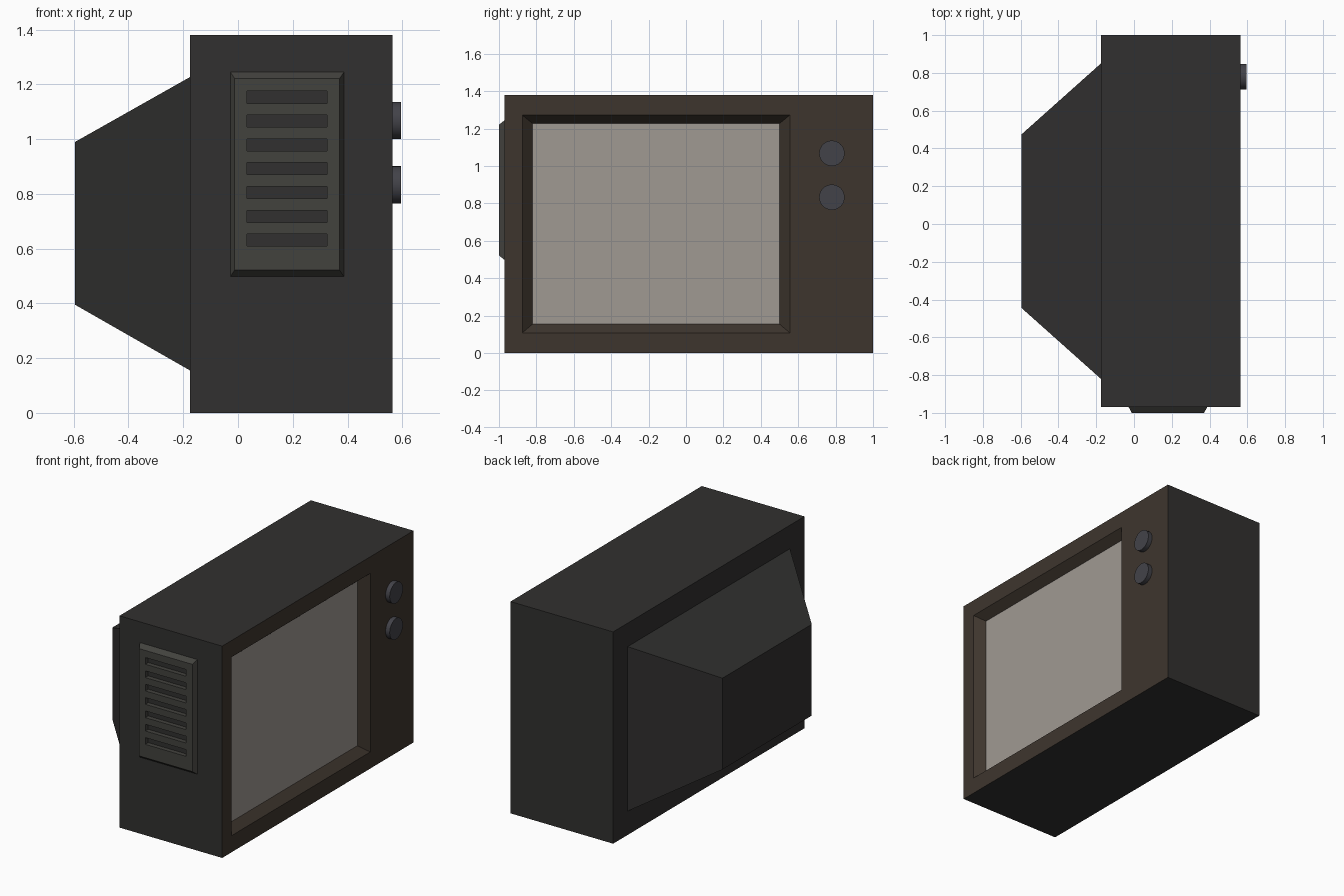
import bpy, bmesh, math

if "Cube" in bpy.data.objects:
    bpy.data.objects.remove(bpy.data.objects["Cube"])


def material(name, rgb):
    m = bpy.data.materials.new(name)
    m.diffuse_color = (*rgb, 1)
    m.use_nodes = True
    m.node_tree.nodes["Principled BSDF"].inputs["Base Color"].default_value = m.diffuse_color
    return m


CASE = material("dark_case", (0.031, 0.030, 0.029))
FRONT = material("brown_front", (0.048, 0.036, 0.027))
GLASS = material("screen_glass", (0.35, 0.32, 0.29))
VENT = material("vent_grey", (0.055, 0.054, 0.048))
KNOB = material("knob_grey", (0.055, 0.055, 0.066))


def loft(name, axis, rings, mats, slots=None, caps=(True, True)):
    """Join rectangles (depth, a0, a1, z0, z1) stacked along axis x or y."""
    bm = bmesh.new()
    loops = []
    for d, a0, a1, z0, z1 in rings:
        corners = [(a0, z0), (a1, z0), (a1, z1), (a0, z1)]
        loops.append([bm.verts.new((d, a, z) if axis == "x" else (a, d, z))
                      for a, z in corners])
    for i, (p, q) in enumerate(zip(loops, loops[1:])):
        for k in range(4):
            f = bm.faces.new((p[k], p[k - 1], q[k - 1], q[k]))
            f.material_index = slots[i] if slots else 0
    if caps[0]:
        bm.faces.new(loops[0])
    if caps[1]:
        bm.faces.new(loops[-1])
    bmesh.ops.recalc_face_normals(bm, faces=bm.faces)
    me = bpy.data.meshes.new(name)
    bm.to_mesh(me)
    bm.free()
    ob = bpy.data.objects.new(name, me)
    for m in mats:
        me.materials.append(m)
    bpy.context.collection.objects.link(ob)
    return ob


# Cabinet: tapered tube housing, box, brown front and sunken screen surround
loft("cabinet", "x", [
    (-0.595, -0.445, 0.475, 0.395, 0.99),
    (-0.175, -0.82, 0.85, 0.155, 1.227),
    (-0.175, -0.97, 1.0, 0.0, 1.38),
    (0.565, -0.97, 1.0, 0.0, 1.38),
    (0.565, -0.875, 0.555, 0.108, 1.272),
    (0.51, -0.82, 0.5, 0.155, 1.227),
], [CASE, FRONT], [0, 0, 0, 1, 1], (True, False))

# Screen
bpy.ops.mesh.primitive_plane_add(size=1, location=(0.51, -0.16, 0.691),
                                 rotation=(0, math.pi / 2, 0))
screen = bpy.context.object
screen.name = "screen"
screen.scale = (1.072, 1.32, 1)
screen.data.materials.append(GLASS)

# Side vent: bevelled panel with seven slots cut through to the case
vent = loft("side_vent", "y", [
    (-0.97, -0.028, 0.387, 0.498, 1.245),
    (-1.0, -0.012, 0.371, 0.522, 1.221),
], [VENT])
for i in range(7):
    z = 1.153 - i * 0.087
    cutter = loft(f"slot_cutter_{i + 1}", "y", [
        (-0.93, 0.032, 0.326, z - 0.022, z + 0.022),
        (-1.05, 0.032, 0.326, z - 0.022, z + 0.022),
    ], [VENT])
    cutter.hide_render = True
    cutter.hide_viewport = True
    cut = vent.modifiers.new(cutter.name, "BOOLEAN")
    cut.operation = "DIFFERENCE"
    cut.solver = "EXACT"
    cut.object = cutter

# Control knobs
for name, z in (("upper_knob", 1.068), ("lower_knob", 0.833)):
    bpy.ops.mesh.primitive_cylinder_add(vertices=32, radius=0.068, depth=0.04,
                                        location=(0.575, 0.78, z),
                                        rotation=(0, math.pi / 2, 0))
    knob = bpy.context.object
    knob.name = name
    knob.data.materials.append(KNOB)
    bpy.ops.object.shade_smooth_by_angle()
